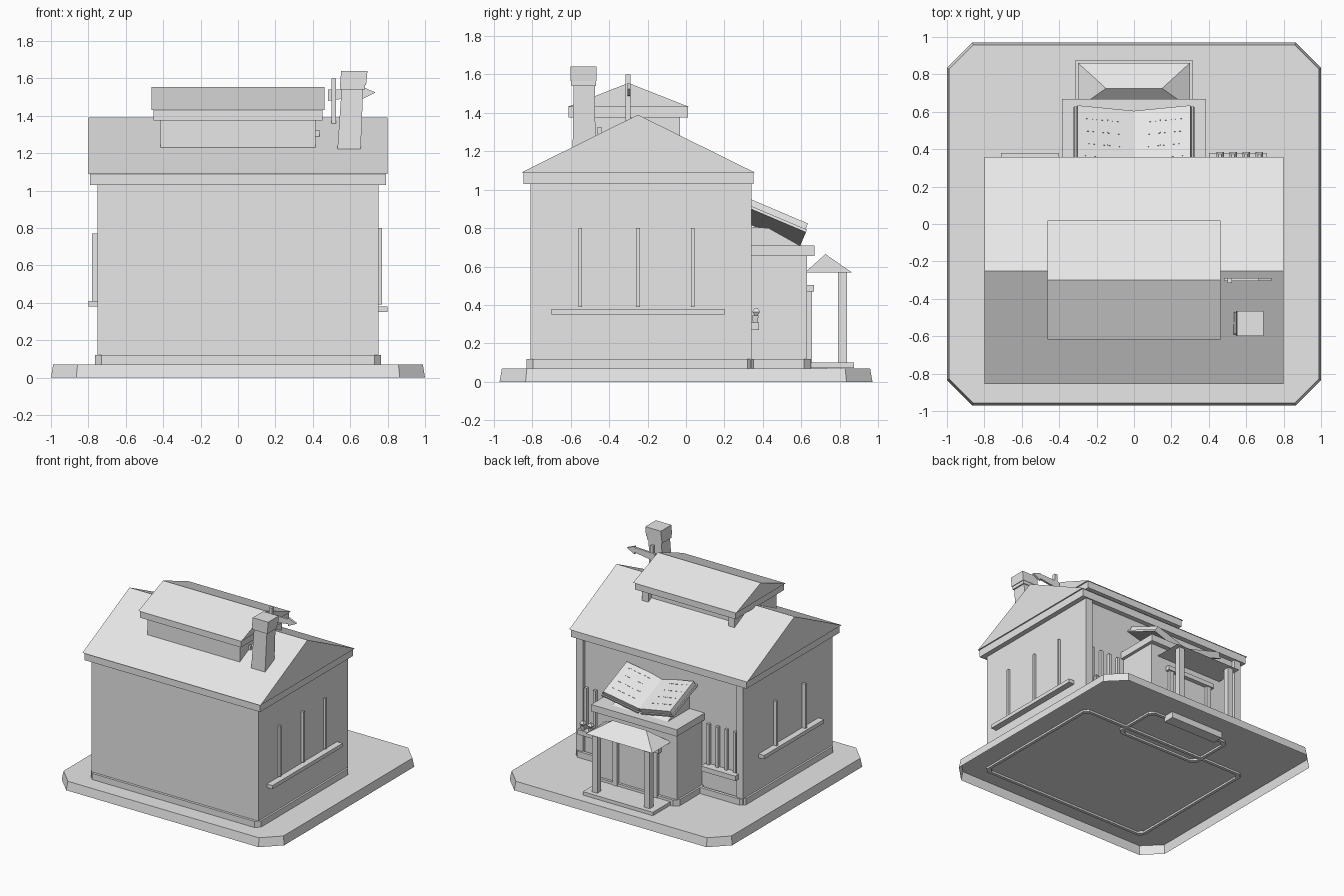
import bpy, bmesh, math
from mathutils import Matrix, Vector

cube = bpy.data.objects.get("Cube")
if cube:
    bpy.data.objects.remove(cube, do_unlink=True)

grey = bpy.data.materials.new("plain_grey")
grey.use_nodes = True
grey.diffuse_color = (0.8, 0.8, 0.8, 1)
grey.node_tree.nodes["Principled BSDF"].inputs["Base Color"].default_value = (0.8, 0.8, 0.8, 1)


def mesh(name, verts, faces, matrix=Matrix()):
    bm = bmesh.new()
    vs = [bm.verts.new(matrix @ Vector(v)) for v in verts]
    for f in faces:
        bm.faces.new([vs[i] for i in f])
    bmesh.ops.recalc_face_normals(bm, faces=bm.faces)
    me = bpy.data.meshes.new(name)
    bm.to_mesh(me)
    bm.free()
    me.materials.append(grey)
    ob = bpy.data.objects.new(name, me)
    bpy.context.collection.objects.link(ob)
    return ob


def loft(name, loops, cap_first=True, cap_last=True, matrix=Matrix()):
    """Bridge equal-length loops of points, with optional end caps."""
    n = len(loops[0])
    faces = [(k * n + i, k * n + (i + 1) % n, (k + 1) * n + (i + 1) % n, (k + 1) * n + i)
             for k in range(len(loops) - 1) for i in range(n)]
    if cap_first:
        faces.append(range(n))
    if cap_last:
        faces.append(range((len(loops) - 1) * n, len(loops) * n))
    return mesh(name, [p for l in loops for p in l], faces, matrix)


def rect(x0, x1, y0, y1, z):
    return [(x0, y0, z), (x1, y0, z), (x1, y1, z), (x0, y1, z)]


def box(name, x, y, z, matrix=Matrix()):
    return loft(name, [rect(*x, *y, z[0]), rect(*x, *y, z[1])], matrix=matrix)


def octagon(hx, y0, y1, c, z):
    """Rectangle with its corners cut off."""
    return [(-hx + c, y0, z), (hx - c, y0, z), (hx, y0 + c, z), (hx, y1 - c, z),
            (hx - c, y1, z), (-hx + c, y1, z), (-hx, y1 - c, z), (-hx, y0 + c, z)]


def side_prism(name, profile, x0, x1):
    """Extrude a (y, z) profile along x."""
    return loft(name, [[(x, y, z) for y, z in profile] for x in (x0, x1)])


def skirting(name, hx, y0, y1):
    """Hollow frame with cut corners round the foot of a wall."""
    t, c = 0.025, 0.035
    outer, inner = (hx, y0, y1, c), (hx - t, y0 + t, y1 - t, c)
    return loft(name, [octagon(*outer, 0.055), octagon(*outer, 0.12), octagon(*inner, 0.12),
                       octagon(*inner, 0.055), octagon(*outer, 0.055)], False, False)


# Ground slab, open underneath
loft("ground_slab", [octagon(1.0, -0.97, 0.97, 0.135, 0), octagon(0.988, -0.958, 0.958, 0.13, 0.07)],
     cap_first=False)

# Main house
box("house_body", (-0.75, 0.75), (-0.81, 0.31), (0.075, 1.04))
for s in (-1, 1):
    box("corner_post", sorted((s * 0.69, s * 0.75)), (0.30, 0.34), (0.075, 1.04))
skirting("house_skirting", 0.765, -0.83, 0.355)
box("house_eave", (-0.79, 0.79), (-0.845, 0.35), (1.03, 1.09))
side_prism("main_roof", [(-0.855, 1.09), (0.357, 1.09), (-0.25, 1.39)], -0.8, 0.8)

# Bars and ledges on the gable walls
for y in (-0.55, -0.25, 0.035):
    box("left_wall_bar", (0.74, 0.77), (y - 0.01, y + 0.01), (0.39, 0.80))
box("left_wall_ledge", (0.74, 0.80), (-0.70, 0.20), (0.35, 0.38))
for y in (-0.43, -0.06):
    box("right_wall_bar", (-0.78, -0.74), (y - 0.01, y + 0.01), (0.41, 0.77))
box("right_wall_ledge", (-0.80, -0.74), (-0.63, 0.14), (0.38, 0.41))

# Windows beside the entrance
for s in (-1, 1):
    box("window_sill", sorted((s * 0.40, s * 0.71)), (0.30, 0.38), (0.27, 0.31))
    for i in range(4):
        x = s * (0.43 + i * 0.08)
        box("window_bar", (x - 0.011, x + 0.011), (0.30, 0.335), (0.31, 0.64))

# Potted plants on one sill
for i in range(4):
    x = 0.46 + i * 0.07
    loft("plant_pot", [rect(x - r, x + r, 0.36 - r, 0.36 + r, z)
                       for r, z in ((0.012, 0.31), (0.018, 0.345))])
    loft("plant_leaves", [rect(x - r, x + r, 0.365 - r, 0.365 + r, z)
                          for r, z in ((0.008, 0.345), (0.02, 0.365), (0.008, 0.385))])

# Upper lantern roof
box("lantern_body", (-0.415, 0.415), (-0.57, -0.07), (1.22, 1.38))
for s in (-1, 1):
    box("lantern_post", sorted((s * 0.36, s * 0.415)), (-0.09, -0.03), (1.22, 1.38))
box("lantern_eave", (-0.453, 0.453), (-0.61, 0.01), (1.375, 1.43))
side_prism("lantern_roof", [(-0.618, 1.43), (0.018, 1.43), (-0.30, 1.555)], -0.463, 0.463)
box("lantern_lamp", (0.41, 0.435), (-0.46, -0.44), (1.29, 1.325))

# Leaning chimney
loft("chimney_stack", [rect(0.53, 0.655, -0.59, -0.47, 1.20), rect(0.555, 0.67, -0.585, -0.475, 1.56)])
box("chimney_collar", (0.545, 0.68), (-0.595, -0.468), (1.54, 1.565))
loft("chimney_cap", [rect(0.545, 0.685, -0.60, -0.465, 1.565), rect(0.552, 0.692, -0.60, -0.465, 1.64)])

# Arrow sign on a pole
box("sign_pole", (0.50, 0.525), (-0.315, -0.29), (1.25, 1.60))
arrow = [(0.48, 1.48), (0.665, 1.505), (0.665, 1.49), (0.735, 1.525),
         (0.665, 1.555), (0.665, 1.545), (0.48, 1.54)]
loft("arrow_sign", [[(x, y, z) for x, z in arrow] for y in (-0.305, -0.288)])

# Entrance block
box("entrance_block", (-0.36, 0.36), (0.30, 0.63), (0.075, 0.66))
box("entrance_top", (-0.385, 0.385), (0.30, 0.668), (0.655, 0.71))
skirting("entrance_skirting", 0.375, 0.25, 0.65)
for s in (-1, 1):
    box("door_jamb", (s * 0.18 - 0.02, s * 0.18 + 0.02), (0.62, 0.655), (0.075, 0.48))
box("door_lintel", (-0.22, 0.22), (0.62, 0.665), (0.47, 0.505))
box("door_step", (-0.24, 0.24), (0.64, 0.73), (0.02, 0.095))

# Porch with a hipped roof
box("porch_floor", (-0.315, 0.315), (0.62, 0.875), (0.072, 0.10))
for s in (-1, 1):
    box("porch_post", (s * 0.235 - 0.024, s * 0.235 + 0.024), (0.79, 0.838), (0.10, 0.58))
mesh("porch_roof", rect(-0.30, 0.30, 0.62, 0.862, 0.57) + [(-0.15, 0.725, 0.665), (0.15, 0.725, 0.665)],
     [(0, 1, 5, 4), (2, 3, 4, 5), (1, 2, 5), (3, 0, 4), (0, 1, 2, 3)])

# Open book on a wedge stand
side_prism("book_stand", [(0.31, 0.70), (0.31, 0.81), (0.43, 0.80), (0.60, 0.705)], -0.25, 0.25)
for s in (-1, 1):
    tilt = (Matrix.Translation((0, 0.605, 0.755)) @ Matrix.Rotation(math.radians(-23), 4, "X")
            @ Matrix.Rotation(math.radians(-14 * s), 4, "Y"))
    box("book_pages", sorted((0, s * 0.31)), (-0.33, 0), (-0.035, 0), tilt)
    box("book_cover", sorted((0, s * 0.32)), (-0.34, 0.008), (-0.05, -0.035), tilt)
    for row in range(4):
        for i in range(5):
            x, y = s * (0.09 + i * 0.042), -0.07 - row * 0.072
            box("text_dash", (x - 0.013, x + 0.013), (y - 0.003, y + 0.003), (-0.002, 0.002), tilt)
